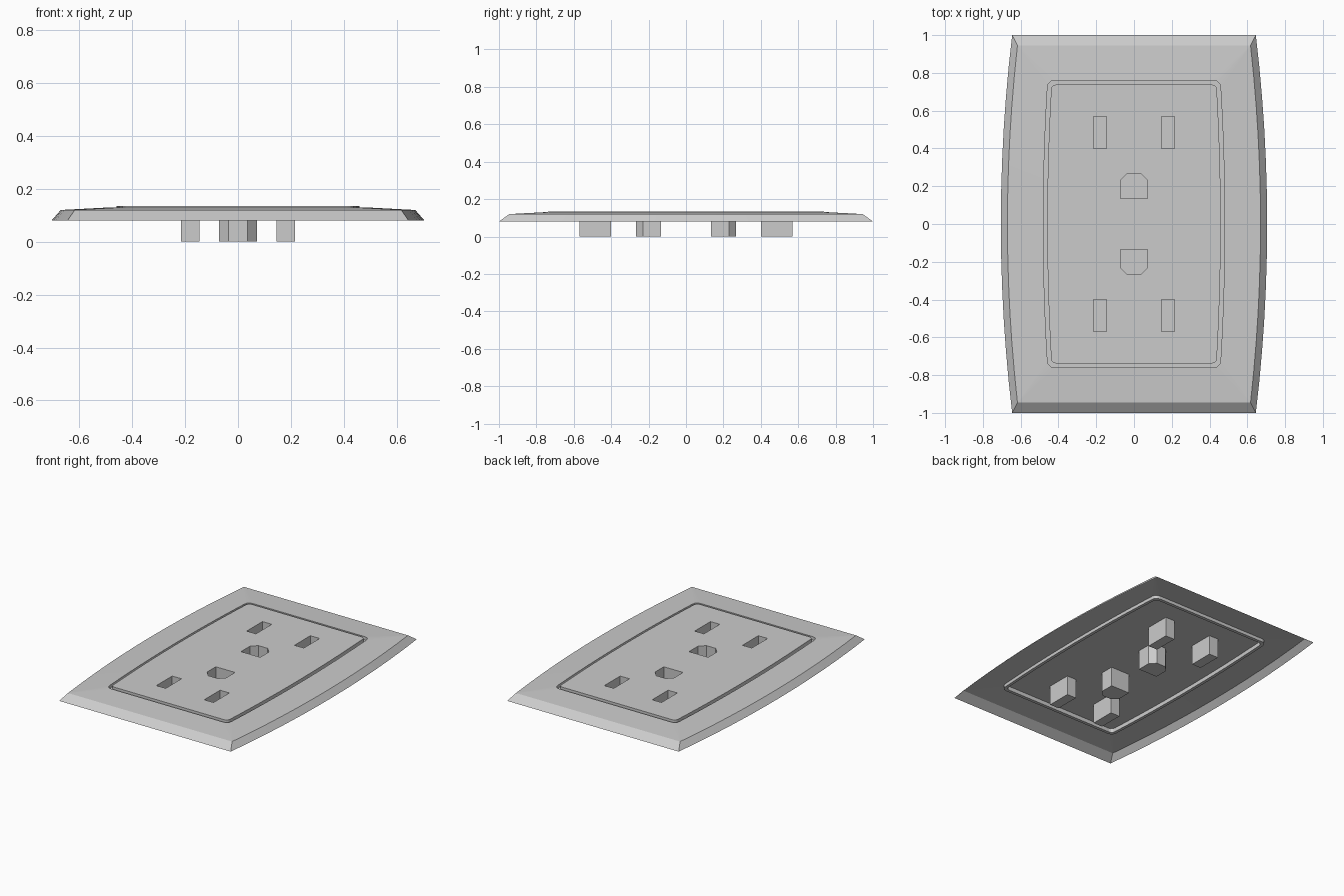
import bpy, bmesh, math

if "Cube" in bpy.data.objects:
    bpy.data.objects.remove(bpy.data.objects["Cube"])

SIDE, ARC = 12, 3


def bowed_loop(mid, corner, hy, r):
    """Rectangle with bowed long sides and rounded corners."""
    def side_x(y):
        return mid - (mid - corner) * (y / hy) ** 2
    ye = hy - r
    xe = side_x(ye)
    arc = [(xe - r + r * math.cos(i * math.pi / 2 / ARC),
            ye + r * math.sin(i * math.pi / 2 / ARC)) for i in range(1, ARC + 1)]
    ys = [-ye + 2 * ye * i / SIDE for i in range(SIDE + 1)]
    half = [(x, -y) for x, y in reversed(arc)] + [(side_x(y), y) for y in ys] + arc
    return half + [(-x, -y) for x, y in half]


def add_ring(bm, pts, z):
    return [bm.verts.new((x, y, z)) for x, y in pts]


def bridge(bm, a, b):
    n = len(a)
    for i in range(n):
        j = (i + 1) % n
        bm.faces.new((a[i], a[j], b[j], b[i]))


def finish(bm, name):
    bmesh.ops.remove_doubles(bm, verts=bm.verts, dist=1e-5)
    bmesh.ops.recalc_face_normals(bm, faces=bm.faces)
    top = max(bm.faces, key=lambda f: f.calc_center_median().z)
    if top.normal.z < 0:
        bmesh.ops.reverse_faces(bm, faces=bm.faces)
    me = bpy.data.meshes.new(name)
    bm.to_mesh(me)
    bm.free()
    ob = bpy.data.objects.new(name, me)
    bpy.context.collection.objects.link(ob)


TOP, GROOVE, FLOOR = 0.135, 0.108, 0.0
outer_groove = bowed_loop(0.48, 0.456, 0.76, 0.035)
inner_groove = bowed_loop(0.459, 0.437, 0.738, 0.025)

# Cover plate: open skirt, sloping border, groove outer wall and groove floor
bm = bmesh.new()
rings = [add_ring(bm, p, z) for p, z in (
    (bowed_loop(0.705, 0.645, 1.0, 0), 0.08),
    (bowed_loop(0.67, 0.617, 0.945, 0), 0.12),
    (outer_groove, 0.13),
    (outer_groove, GROOVE),
    (inner_groove, GROOVE))]
for a, b in zip(rings, rings[1:]):
    bridge(bm, a, b)
finish(bm, "cover_plate")

# Outlet panel: flat face with slot and ground-pin pockets
slot = [(0.145, 0.40), (0.215, 0.40), (0.215, 0.57), (0.145, 0.57)]
ground = [(-0.072, 0.135), (0.072, 0.135), (0.072, 0.23),
          (0.035, 0.268), (-0.035, 0.268), (-0.072, 0.23)]
holes = []
for sy in (1, -1):
    holes.append([(x, sy * y) for x, y in ground])
    for sx in (1, -1):
        holes.append([(sx * x, sy * y) for x, y in slot])

bm = bmesh.new()
rim = add_ring(bm, inner_groove, TOP)
mouths = [add_ring(bm, h, TOP) for h in holes]
edges = []
for ring in [rim] + mouths:
    edges += [bm.edges.new((ring[i - 1], ring[i])) for i in range(len(ring))]
bmesh.ops.triangle_fill(bm, edges=edges, use_beauty=True, normal=(0, 0, 1))
bridge(bm, add_ring(bm, inner_groove, GROOVE), rim)
for h, mouth in zip(holes, mouths):
    base = add_ring(bm, h, FLOOR)
    bridge(bm, mouth, base)
    bm.faces.new(base)
finish(bm, "outlet_panel")
